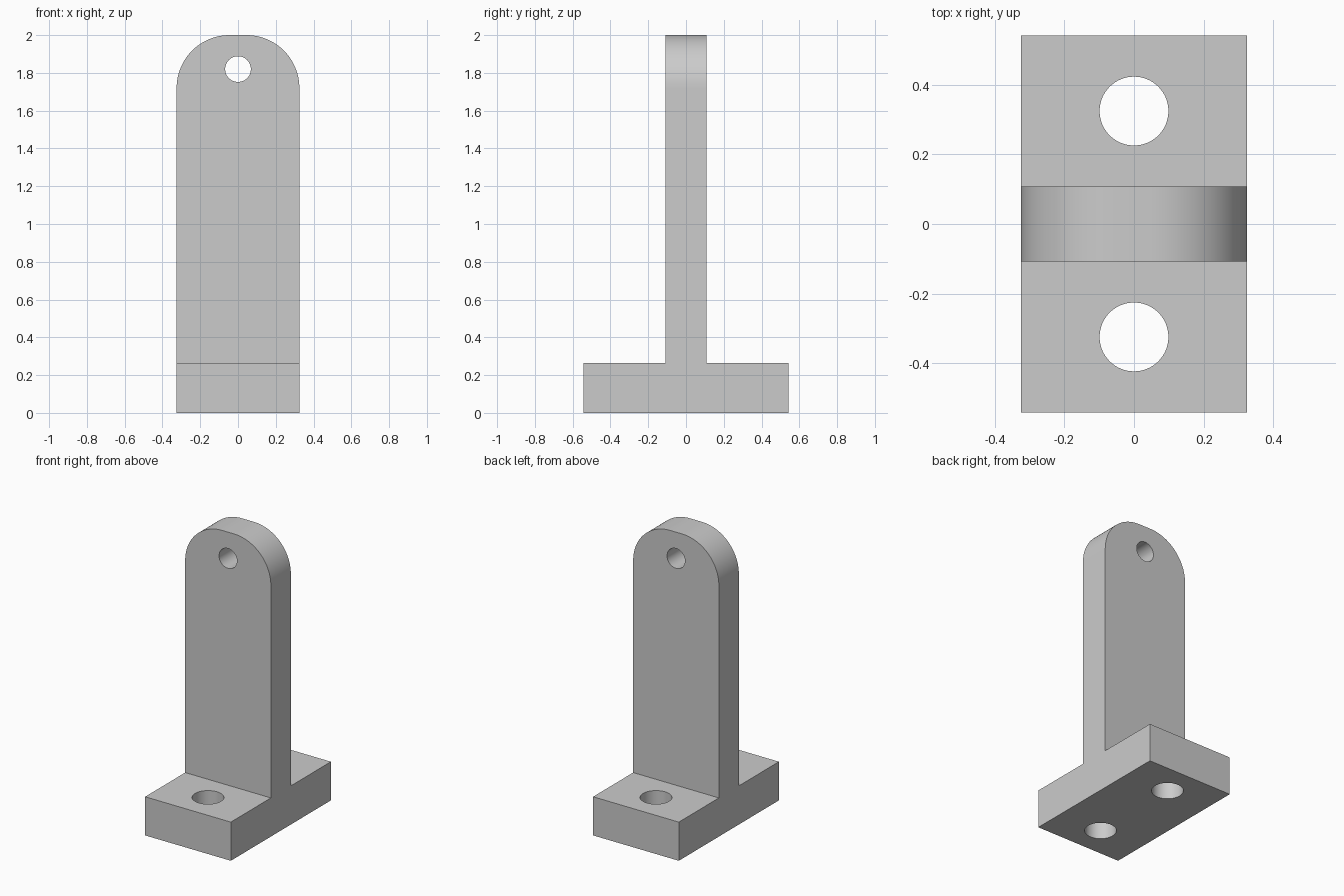
import bpy
import bmesh
from math import radians

HALF_WIDTH = 0.325
BASE_DEPTH, BASE_TOP = 0.542, 0.265
POST_DEPTH, HEIGHT = 0.108, 2.0
CORNER_RADIUS = 0.28

cube = bpy.data.objects.get("Cube")
if cube:
    bpy.data.objects.remove(cube, do_unlink=True)

grey = bpy.data.materials.new("plain grey")
grey.use_nodes = True
colour = (0.6, 0.6, 0.6, 1)
grey.diffuse_color = colour
grey.node_tree.nodes["Principled BSDF"].inputs["Base Color"].default_value = colour


def add_cutter(name, location, radius, depth, tilt=0):
    """Cylinder used to drill a hole."""
    bpy.ops.mesh.primitive_cylinder_add(vertices=64, radius=radius, depth=depth,
                                        location=location, rotation=(tilt, 0, 0))
    cutter = bpy.context.object
    cutter.name = name
    cutter.data.materials.append(grey)
    return cutter


# Bracket body: inverted T profile extruded across the width
half = [(BASE_DEPTH, 0), (BASE_DEPTH, BASE_TOP), (POST_DEPTH, BASE_TOP), (POST_DEPTH, HEIGHT)]
profile = half + [(-y, z) for y, z in reversed(half)]
bm = bmesh.new()
face = bm.faces.new([bm.verts.new((-HALF_WIDTH, y, z)) for y, z in profile])
extruded = bmesh.ops.extrude_face_region(bm, geom=[face])["geom"]
bmesh.ops.translate(bm, vec=(2 * HALF_WIDTH, 0, 0),
                    verts=[v for v in extruded if isinstance(v, bmesh.types.BMVert)])
bmesh.ops.recalc_face_normals(bm, faces=bm.faces)

# Rounded shoulders at the top of the post
shoulders = [e for e in bm.edges
             if all(v.co.z > HEIGHT - 0.01 for v in e.verts)
             and abs(e.verts[0].co.x - e.verts[1].co.x) < 0.01]
bmesh.ops.bevel(bm, geom=shoulders, offset=CORNER_RADIUS, offset_type='OFFSET',
                segments=24, profile=0.5, affect='EDGES')
mesh = bpy.data.meshes.new("mounting_bracket")
bm.to_mesh(mesh)
bm.free()
mesh.materials.append(grey)
bracket = bpy.data.objects.new("mounting_bracket", mesh)
bpy.context.collection.objects.link(bracket)

# Pin hole through the post and bolt holes through the base
cutters = [
    add_cutter("pin_hole_cutter", (0, 0, 1.82), 0.068, 1, radians(90)),
    add_cutter("front_bolt_hole_cutter", (0, -0.325, 0.1), 0.099, 1),
    add_cutter("back_bolt_hole_cutter", (0, 0.325, 0.1), 0.099, 1),
]
bpy.ops.object.select_all(action='DESELECT')
bracket.select_set(True)
bpy.context.view_layer.objects.active = bracket
for cutter in cutters:
    drill = bracket.modifiers.new(cutter.name, 'BOOLEAN')
    drill.operation = 'DIFFERENCE'
    drill.solver = 'EXACT'
    drill.object = cutter
    bpy.ops.object.modifier_apply(modifier=drill.name)
    bpy.data.objects.remove(cutter, do_unlink=True)

# Smooth the curved walls, keep the edges crisp
bpy.ops.object.shade_smooth_by_angle(angle=radians(30))
